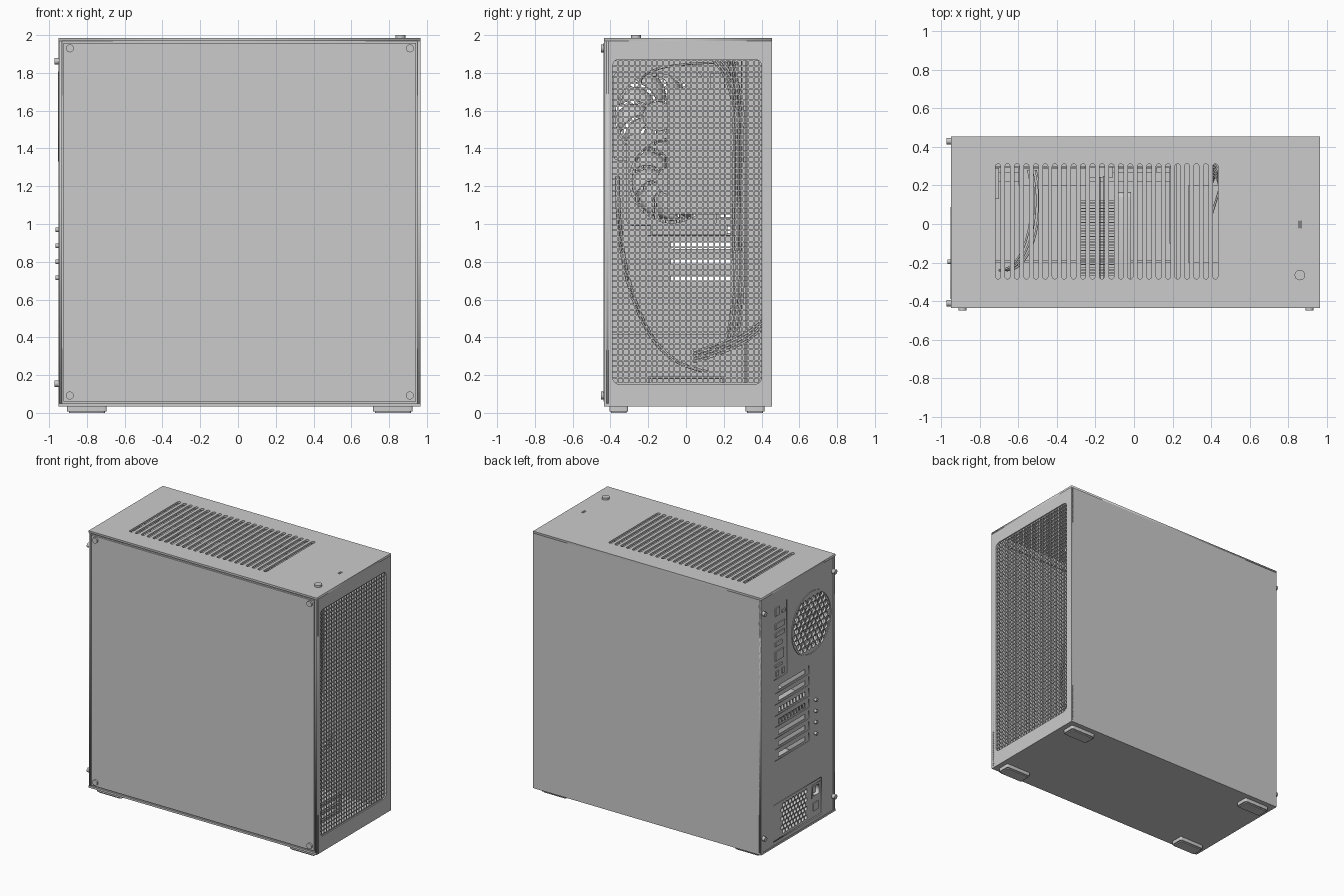
import bpy, bmesh, math
from mathutils import Vector

if "Cube" in bpy.data.objects:
    bpy.data.objects.remove(bpy.data.objects["Cube"])

MAP = {'X': lambda u, v, w: (w, u, v), 'Y': lambda u, v, w: (u, w, v), 'Z': lambda u, v, w: (u, v, w)}


def obj(name, bm, smooth=False):
    bmesh.ops.recalc_face_normals(bm, faces=bm.faces)
    me = bpy.data.meshes.new(name)
    bm.to_mesh(me)
    bm.free()
    ob = bpy.data.objects.new(name, me)
    bpy.context.collection.objects.link(ob)
    if smooth:
        bpy.context.view_layer.objects.active = ob
        ob.select_set(True)
        bpy.ops.object.shade_smooth_by_angle(angle=math.radians(35))
        ob.select_set(False)
    return ob


def rect(u0, u1, v0, v1, r=0, n=5):
    if not r:
        return [(u0, v0), (u1, v0), (u1, v1), (u0, v1)]
    pts = []
    for k, (u, v) in enumerate([(u1 - r, v1 - r), (u0 + r, v1 - r), (u0 + r, v0 + r), (u1 - r, v0 + r)]):
        for i in range(n + 1):
            a = math.pi / 2 * (k + i / n)
            pts.append((u + r * math.cos(a), v + r * math.sin(a)))
    return pts


def circle(u, v, r, n=32):
    return [(u + r * math.cos(2 * math.pi * i / n), v + r * math.sin(2 * math.pi * i / n)) for i in range(n)]


def hexes(inside, u0, u1, v0, v1, pitch):
    holes, row, v = [], 0, v0
    while v <= v1:
        u = u0 + (row % 2) * pitch / 2
        while u <= u1:
            if inside(u, v):
                holes.append([(u + s * pitch * .46, v + t * pitch * .46) for s, t in
                              [(0, 1), (-.87, .5), (-.87, -.5), (0, -1), (.87, -.5), (.87, .5)]])
            u += pitch
        v += pitch * .87
        row += 1
    return holes


def plate(name, axis, lo, hi, outer, holes=(), smooth=False):
    """Filled 2D outline with holes, extruded along an axis."""
    cu = bpy.data.curves.new(name, 'CURVE')
    cu.dimensions, cu.fill_mode, cu.extrude = '2D', 'BOTH', (hi - lo) / 2
    for loop in [outer, *holes]:
        s = cu.splines.new('POLY')
        s.points.add(len(loop) - 1)
        for p, (u, v) in zip(s.points, loop):
            p.co = (u, v, 0, 1)
        s.use_cyclic_u = True
    tmp = bpy.data.objects.new('tmp', cu)
    bpy.context.collection.objects.link(tmp)
    me = bpy.data.meshes.new_from_object(tmp.evaluated_get(bpy.context.evaluated_depsgraph_get()))
    bpy.data.objects.remove(tmp)
    bm = bmesh.new()
    bm.from_mesh(me)
    bmesh.ops.remove_doubles(bm, verts=bm.verts, dist=1e-5)
    for v in bm.verts:
        v.co = MAP[axis](v.co.x, v.co.y, v.co.z + (lo + hi) / 2)
    return obj(name, bm, smooth)


def boxes(name, items):
    """One object from (x0, x1, y0, y1, z0, z1) boxes."""
    bm = bmesh.new()
    for x0, x1, y0, y1, z0, z1 in items:
        for v in bmesh.ops.create_cube(bm, size=1)['verts']:
            v.co = ((x0 + x1) / 2 + v.co.x * (x1 - x0), (y0 + y1) / 2 + v.co.y * (y1 - y0),
                    (z0 + z1) / 2 + v.co.z * (z1 - z0))
    return obj(name, bm)


def knob(name, axis, lo, hi, u, v, r):
    return plate(name, axis, lo, hi, circle(u, v, r, 24), smooth=True)


def fan(name, x, y, z, r, half, blades=9):
    plate(name + '_frame', 'X', x - .035, x + .035, rect(y - half, y + half, z - half, z + half, .03),
          [circle(y, z, r, 48)], True)
    knob(name + '_hub', 'X', x - .025, x + .025, y, z, r * .35)
    bm = bmesh.new()
    for i in range(blades):
        rows = []
        for j in range(6):
            rad, a = r * (.33 + .62 * j / 5), 2 * math.pi * i / blades + .5 * (j / 5) ** 1.5
            rows.append([bm.verts.new((x + s * .022, y + rad * math.cos(a + s * .27), z + rad * math.sin(a + s * .27)))
                         for s in (-1, 0, 1)])
        for p, q in zip(rows, rows[1:]):
            for k in (0, 1):
                bm.faces.new((p[k], p[k + 1], q[k + 1], q[k]))
    ob = obj(name + '_blades', bm, True)
    ob.modifiers.new('thickness', 'SOLIDIFY').thickness = .004
    boxes(name + '_struts', [(x - .034, x - .026, y - r, y + r, z - .008, z + .008),
                             (x - .034, x - .026, y - .008, y + .008, z - r, z + r)])


def cable(name, pts, count=1, step=(0, .014, 0), r=.006):
    cu = bpy.data.curves.new(name, 'CURVE')
    cu.dimensions, cu.bevel_depth, cu.bevel_resolution, cu.resolution_u = '3D', r, 1, 6
    for k in range(count):
        s = cu.splines.new('NURBS')
        s.points.add(len(pts) - 1)
        for p, c in zip(s.points, pts):
            p.co = (*(Vector(c) + Vector(step) * k), 1)
        s.use_endpoint_u, s.order_u = True, 4
    ob = bpy.data.objects.new(name, cu)
    bpy.context.collection.objects.link(ob)
    bpy.ops.object.select_all(action='DESELECT')
    bpy.context.view_layer.objects.active = ob
    ob.select_set(True)
    bpy.ops.object.convert(target='MESH')
    ob.select_set(False)


# case shell: slotted top, bottom, far side panel
slots = [rect(-.718 + .049 * i, -.692 + .049 * i, -.285, .312, .0129, 4) for i in range(24)]
ports = [rect(.852, .857, -.022, .016), rect(.864, .869, -.022, .016)]
plate('top_panel', 'Z', 1.97, 1.985, rect(-.95, .965, -.435, .455), slots + ports)
boxes('bottom_panel', [(-.95, .965, -.435, .455, .035, .05)])
boxes('far_side_panel', [(-.95, .965, .44, .455, .05, 1.97)])

# near side: rim frame and glass panel with corner screws
plate('glass_rim', 'Y', -.422, -.41, rect(-.95, .965, .04, 1.98), [rect(-.88, .89, .11, 1.91)])
boxes('glass_panel', [(-.925, .942, -.436, -.422, .06, 1.958)])
for x in (-.89, .91):
    for z in (.092, 1.93):
        knob('glass_screw', 'Y', -.449, -.436, x, z, .021)

# intake face with mesh
plate('intake_frame', 'X', .95, .965, rect(-.435, .455, .05, 1.97), [rect(-.388, .4, .152, 1.872, .035)])
bars = [(.951, .957, -.395 + .03 * i, -.387 + .03 * i, .145, 1.88) for i in range(1, 27)]
bars += [(.950, .956, -.395, .407, .152 + .03 * i, .16 + .03 * i) for i in range(58)]
boxes('intake_mesh', bars)

# back wall with openings for fan, ports, expansion slots and power supply
FY, FZ = -.15, 1.57
vent = hexes(lambda u, v: math.hypot(u - FY, v - FZ) < .215, FY - .25, FY + .25, FZ - .2175, FZ + .23, .05)
slot_z = [.715 + .085 * i for i in range(7)]
openings = [rect(-.12, .285, z - .032, z + .032) for z in slot_z]
openings += [rect(.14, .295, 1.3, 1.86), rect(-.275, .305, .075, .355)]
plate('back_wall', 'X', -.947, -.932, rect(-.435, .455, .05, 1.97), vent + openings)
plate('vent_ring', 'X', -.952, -.946, circle(FY, FZ, .238, 48), [circle(FY, FZ, .228, 48)], True)
for i, z in enumerate(slot_z):
    if i in (3, 4):
        holes = [rect(-.08 + .036 * k, -.052 + .036 * k, z - .018, z + .018) for k in range(9)]
    else:
        holes = [rect(-.08, .24, z - .017, z + .017, .005, 2)]
    plate('slot_cover', 'X', -.944, -.937, rect(-.125, .29, z - .034, z + .034), holes)
    if i < 4:
        knob('slot_screw', 'X', -.966, -.947, -.195, z, .012)
for y in (-.41, .43):
    for z in (.155, 1.862):
        knob('panel_thumbscrew', 'X', -.972, -.947, y, z, .017)

# motherboard ports
boxes('port_shield', [(-.942, -.936, .135, .3, 1.295, 1.865)])
boxes('rear_ports', [(-.95, -.86, y0, y1, z0, z1) for y0, y1, z0, z1 in
                     [(.23, .28, 1.78, 1.84), (.16, .2, 1.78, 1.8), (.17, .28, 1.68, 1.72), (.17, .28, 1.62, 1.65),
                      (.2, .28, 1.55, 1.58), (.18, .28, 1.44, 1.51), (.2, .28, 1.39, 1.41), (.17, .2, 1.32, 1.36),
                      (.24, .27, 1.32, 1.36)]])

# power supply with vent, socket and switch
boxes('power_supply', [(-.92, -.35, -.27, .3, .08, .35)])
plate('power_supply_face', 'X', -.944, -.92, rect(-.27, .3, .08, .35),
      hexes(lambda u, v: True, -.09, .2, .115, .32, .038) + [rect(-.245, -.165, .24, .32)])
boxes('power_switch', [(-.95, -.94, -.235, -.175, .13, .19)])
plate('power_socket', 'X', -.948, -.92, rect(-.255, -.155, .23, .33), [rect(-.24, -.17, .245, .315)])

# feet, power button
for x in (-.8, .82):
    for y in (-.356, .366):
        plate('foot', 'Z', .008, .037, rect(x - .105, x + .105, y - .05, y + .05, .012))
        plate('foot_pad', 'Z', 0, .008, rect(x - .095, x + .095, y - .042, y + .042, .01))
knob('power_button', 'Z', 1.98, 2.0, .86, -.265, .027)

# interior: tray, board, shroud, drive cage
boxes('board_tray', [(-.93, .45, .312, .322, .05, 1.97)])
boxes('motherboard', [(-.92, .2, .292, .302, .62, 1.88)])
boxes('shroud', [(-.93, .22, -.4, .31, .405, .415), (.21, .22, -.4, .31, .05, .405)])
boxes('drive_cage', [(.28, .72, -.2, .2, z, z + .012) for z in (.06, .12, .18)] +
      [(.28, .72, y, y + .01, .05, .19) for y in (-.2, .19)])
boxes('board_heatsinks', [(-.84, -.7, .13, .29, 1.35, 1.8), (-.6, -.25, .2, .29, 1.68, 1.78),
                          (-.1, .12, .26, .29, .72, .88)])
boxes('memory_sticks', [(.05 + .045 * i, .062 + .045 * i, -.1, .29, 1.05, 1.72) for i in range(4)])

# graphics card
boxes('graphics_card', [(-.93, .2, -.19, .22, .945, 1.0), (-.92, .19, -.2, .27, .93, .943)])

# tower cooler: fin stack, heat pipes, fan
boxes('cooler_fins', [(-.275, -.1, -.27 + .0145 * i, -.266 + .0145 * i, 1.005, 1.455) for i in range(28)])
boxes('cooler_base', [(-.26, -.11, .24, .292, 1.15, 1.3)])
for k in range(4):
    knob('heat_pipe', 'Y', -.285, .25, -.187 + .04 * (k % 2), 1.1 + .085 * k, .014)
fan('cooler_fan', -.05, -.075, 1.23, .225, .24)
fan('exhaust_fan', -.885, FY, FZ, .225, .235)

# cables
cable('main_cables', [(.45, .08, 1.92), (.45, .2, 1.83), (.42, .26, 1.65), (.4, .25, 1.3), (.42, .25, .9),
                      (.42, .25, .5), (.4, .2, .35)], 5)
cable('side_cables', [(.55, .2, 1.92), (.52, .28, 1.75), (.5, .27, 1.4), (.5, .26, .86)], 3)
cable('drive_cables', [(.5, .41, .46), (.5, .36, .38), (.45, .2, .31), (.4, .04, .27)], 5, (0, 0, .014))
cable('loop_cable', [(.35, -.37, 1.25), (.4, -.37, .9), (.4, -.28, .5), (.4, -.1, .25), (.4, .1, .22)], 2)
cable('fan_cables', [(-.7, -.24, 1.75), (-.55, -.24, 1.85), (-.5, .1, 1.86), (-.55, .28, 1.85)], 3, (.02, 0, 0))
